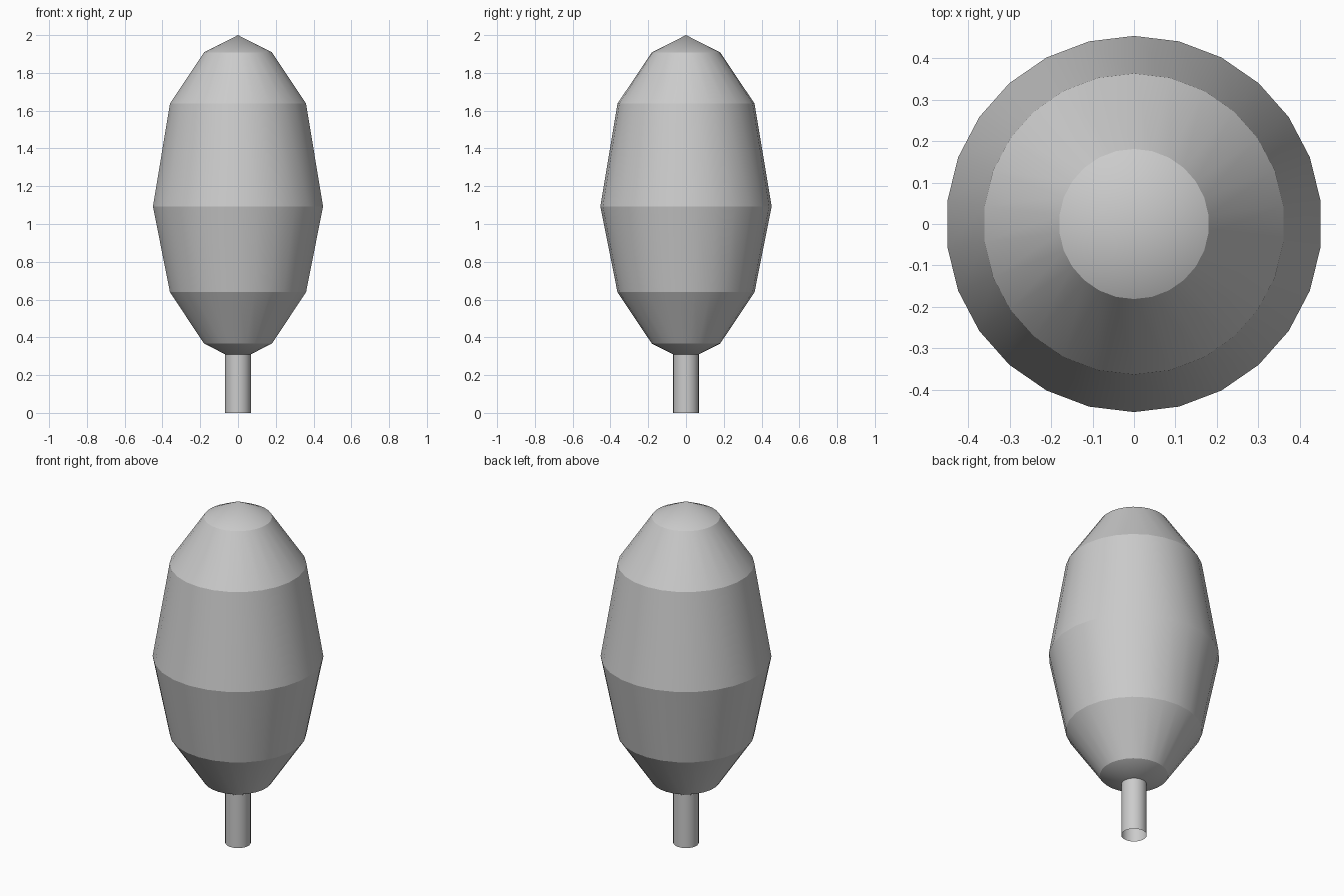
import bpy
import bmesh
import math

cube = bpy.data.objects.get("Cube")
if cube:
    bpy.data.objects.remove(cube, do_unlink=True)

SIDES = 26

grey = bpy.data.materials.new("plain_grey")
grey.use_nodes = True
colour = (0.6, 0.6, 0.6, 1)
grey.diffuse_color = colour
grey.node_tree.nodes["Principled BSDF"].inputs["Base Color"].default_value = colour


def lathe(name, profile):
    """Spin a (radius, height) profile about z, with a corner on the y axis."""
    bm = bmesh.new()
    verts = [bm.verts.new((0, r, z)) for r, z in profile]
    edges = [bm.edges.new(pair) for pair in zip(verts, verts[1:])]
    bmesh.ops.spin(bm, geom=verts + edges, cent=(0, 0, 0), axis=(0, 0, 1),
                   angle=math.tau, steps=SIDES, use_duplicate=False)
    bmesh.ops.remove_doubles(bm, verts=bm.verts, dist=0.0005)
    bmesh.ops.recalc_face_normals(bm, faces=bm.faces)
    # Make sure the walls face outward, also on the open tube
    wall = max(bm.faces, key=lambda f: f.calc_center_median().xy.length)
    if wall.normal.dot(wall.calc_center_median()) < 0:
        bmesh.ops.reverse_faces(bm, faces=bm.faces)
    # Smooth around each band, crisp between bands
    for face in bm.faces:
        face.smooth = True
    for edge in bm.edges:
        a, b = edge.verts
        edge.smooth = abs(a.co.z - b.co.z) > 0.001
    mesh = bpy.data.meshes.new(name)
    bm.to_mesh(mesh)
    bm.free()
    mesh.materials.append(grey)
    obj = bpy.data.objects.new(name, mesh)
    bpy.context.collection.objects.link(obj)
    return obj


# Faceted egg-shaped crown, pointed at both ends
lathe("crown", [(0, 2.0), (0.181, 1.909), (0.363, 1.637), (0.4535, 1.093),
                (0.363, 0.639), (0.181, 0.367), (0, 0.276)])

# Open-ended trunk tube
lathe("trunk", [(0.068, 0.33), (0.068, 0)])
